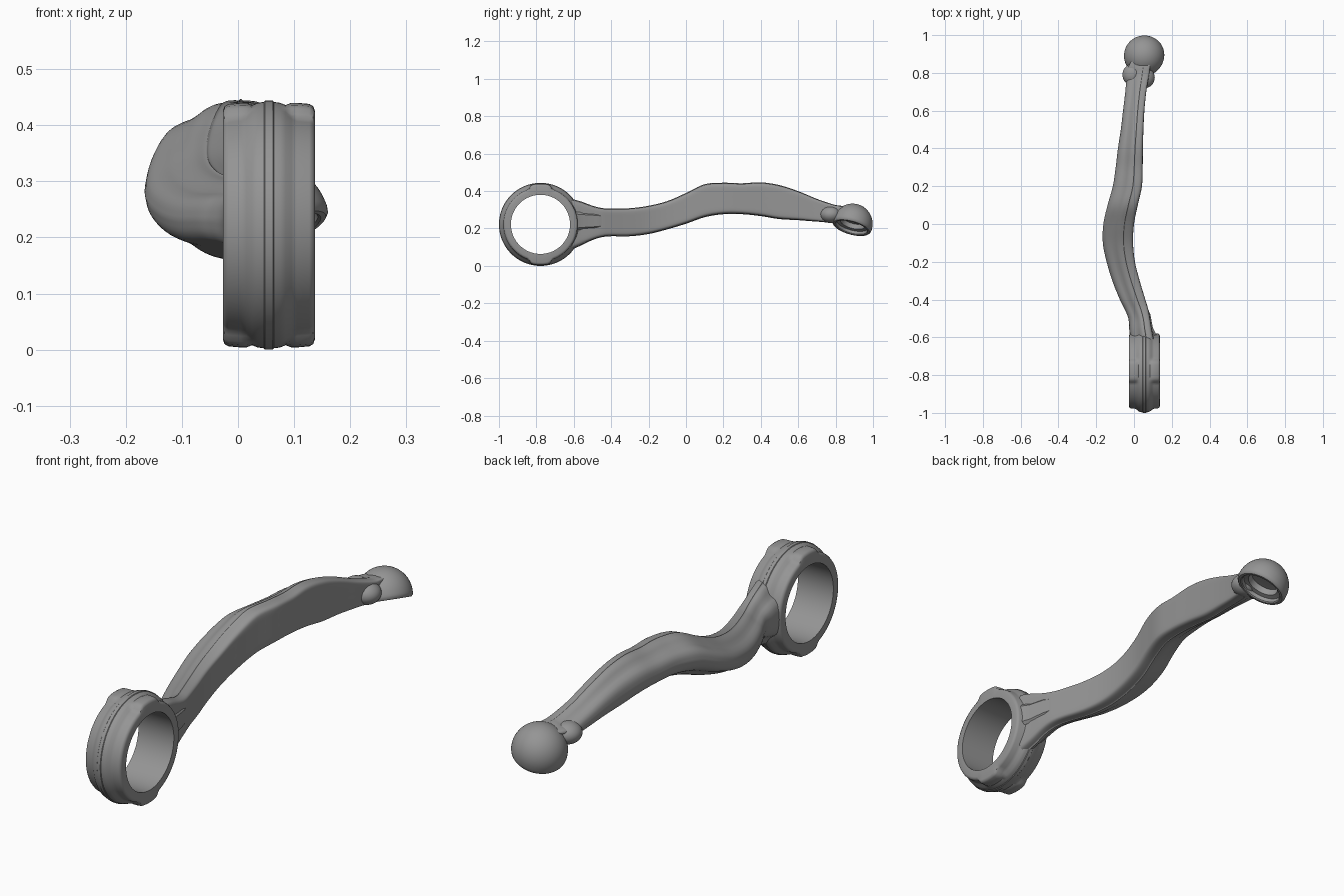
import bpy, bmesh, math
from mathutils import Vector

cube = bpy.data.objects.get("Cube")
if cube:
    bpy.data.objects.remove(cube)

steel = bpy.data.materials.new("grey steel")
GREY = (0.3, 0.3, 0.3, 1)
steel.use_nodes = True
steel.diffuse_color = GREY
steel.node_tree.nodes["Principled BSDF"].inputs["Base Color"].default_value = GREY


def loft(name, rings, wrap=False, caps=False, angle=40):
    """Skin a list of closed loops; wrap joins the last loop to the first."""
    bm = bmesh.new()
    loops = [[bm.verts.new(p) for p in ring] for ring in rings]
    pairs = list(zip(loops, loops[1:]))
    if wrap:
        pairs.append((loops[-1], loops[0]))
    for a, b in pairs:
        for i in range(len(a)):
            j = (i + 1) % len(a)
            bm.faces.new((a[i], a[j], b[j], b[i]))
    if caps:
        bm.faces.new(loops[0])
        bm.faces.new(loops[-1])
    bmesh.ops.remove_doubles(bm, verts=bm.verts, dist=1e-5)
    bmesh.ops.recalc_face_normals(bm, faces=bm.faces)
    mesh = bpy.data.meshes.new(name)
    bm.to_mesh(mesh)
    bm.free()
    mesh.materials.append(steel)
    ob = bpy.data.objects.new(name, mesh)
    bpy.context.collection.objects.link(ob)
    bpy.ops.object.select_all(action='DESELECT')
    ob.select_set(True)
    bpy.context.view_layer.objects.active = ob
    bpy.ops.object.shade_smooth_by_angle(angle=math.radians(angle))


def catmull(rows, steps):
    """Smoothly interpolate rows of numbers."""
    out = []
    for i in range(len(rows) - 1):
        quad = [rows[max(0, min(len(rows) - 1, i + k))] for k in (-1, 0, 1, 2)]
        for s in range(steps):
            t = s / steps
            out.append([b + t / 2 * (c - a + t * (2*a - 5*b + 4*c - d + t * (3*(b - c) + d - a)))
                        for a, b, c, d in zip(*quad)])
    return out + [rows[-1]]


# Bushing ring: shoulders swell into a lug at the top and bottom
RING = Vector((0.055, -0.778, 0.222))


def ring_profile(a):
    lug = max(0.0, min(1.0, (0.36 - math.acos(min(1, abs(math.sin(a))))) / 0.16))
    lug = lug * lug * (3 - 2 * lug)
    s = 0.198 + 0.018 * lug
    half = [(0.082, 0.158), (0.082, s - 0.012), (0.079, s - 0.004), (0.072, s),
            (0.050, s + 0.002), (0.040, max(s, 0.203) + 0.002), (0.030, 0.214),
            (0.020, 0.218), (0.009, 0.2195), (0.007, 0.222)]
    return half + [(-x, r) for x, r in reversed(half)]


rings = []
for k in range(128):
    a = 2 * math.pi * k / 128
    rings.append([RING + Vector((x, r * math.cos(a), r * math.sin(a))) for x, r in ring_profile(a)])
loft("bushing_ring", rings, wrap=True)

# Arm: stations of y, right edge, left edge, bottom, top
stations = [
    (-0.61, -0.022, 0.105, 0.09, 0.355), (-0.56, -0.025, 0.095, 0.112, 0.342),
    (-0.5, -0.03, 0.085, 0.14, 0.32), (-0.45, -0.05, 0.075, 0.155, 0.308),
    (-0.4, -0.075, 0.06, 0.16, 0.305), (-0.3, -0.115, 0.03, 0.16, 0.307),
    (-0.2, -0.145, 0.005, 0.172, 0.32), (-0.1, -0.165, -0.005, 0.197, 0.345),
    (0, -0.162, 0, 0.227, 0.388), (0.1, -0.14, 0.02, 0.262, 0.435),
    (0.2, -0.112, 0.042, 0.278, 0.443), (0.3, -0.097, 0.046, 0.278, 0.44),
    (0.4, -0.085, 0.047, 0.268, 0.445), (0.5, -0.07, 0.05, 0.252, 0.43),
    (0.6, -0.058, 0.055, 0.246, 0.398), (0.7, -0.046, 0.065, 0.238, 0.357),
    (0.79, -0.038, 0.08, 0.235, 0.327), (0.83, -0.03, 0.085, 0.27, 0.321),
    (0.87, -0.01, 0.09, 0.285, 0.315)]

# Upper half of the section: flat left face, tall spine with a forging line, low rounded right flank
half = [(1, 0), (1, 0.4), (0.995, 0.72), (0.95, 0.88), (0.82, 0.96), (0.6, 0.985), (0.42, 0.99),
        (0.37, 1.02), (0.32, 0.99), (0.12, 0.95), (-0.05, 0.87), (-0.22, 0.75), (-0.4, 0.65),
        (-0.6, 0.58), (-0.8, 0.47), (-0.94, 0.28), (-1, 0)]
upper = catmull(half, 3)
section = upper + [(u, -v) for u, v in reversed(upper[1:-1])]


def arm_section(row):
    y, x0, x1, z0, z1 = row
    return [((x0 + x1 + u * (x1 - x0)) / 2, y, (z0 + z1 + v * (z1 - z0)) / 2) for u, v in section]


loft("arm", [arm_section(r) for r in catmull(stations, 5)], caps=True, angle=50)

# Ball socket: domed cup tilted over, with a stepped recess underneath
SOCKET = Vector((0.055, 0.89, 0.225))
down = Vector((0.36, -0.25, -0.9)).normalized()
side = down.orthogonal().normalized()
front = down.cross(side)
R = 0.108
cup = [(R * math.sin(t), -R * math.cos(t)) for t in [math.pi / 2 * i / 14 for i in range(15)]]
cup += [(0.108, 0.008), (0.106, 0.018), (0.1, 0.024), (0.09, 0.024), (0.086, 0.02),
        (0.085, 0.004), (0.066, 0), (0.062, -0.026), (0, -0.03)]


def circle(r, d):
    angles = [2 * math.pi * k / 64 for k in range(64)]
    return [SOCKET + down * d + side * (r * math.cos(a)) + front * (r * math.sin(a)) for a in angles]


loft("ball_socket", [circle(r, d) for r, d in cup])


# Rounded bosses on both sides of the neck
def boss(name, centre, size):
    loops = []
    for i in range(17):
        t = math.pi * i / 16
        loops.append([Vector(centre) + Vector((size[0] * math.cos(t),
                                               size[1] * math.sin(t) * math.cos(a),
                                               size[2] * math.sin(t) * math.sin(a)))
                      for a in [2 * math.pi * k / 32 for k in range(32)]])
    loft(name, loops)


boss("neck_boss_left", (0.05, 0.775, 0.275), (0.06, 0.058, 0.046))
boss("neck_boss_right", (-0.005, 0.79, 0.275), (0.056, 0.058, 0.044))


# Low gusset between ring and arm on the left side
def gusset_loop(y, x, h):
    z, b = 0.24, 0.012
    return [(0.03, y, z - h), (x - b, y, z - h), (x, y, z - h + b),
            (x, y, z + h - b), (x - b, y, z + h), (0.03, y, z + h)]


loft("gusset", [gusset_loop(-0.6, 0.125, 0.05), gusset_loop(-0.55, 0.1, 0.046),
                gusset_loop(-0.48, 0.087, 0.042), gusset_loop(-0.425, 0.064, 0.036)], caps=True)
